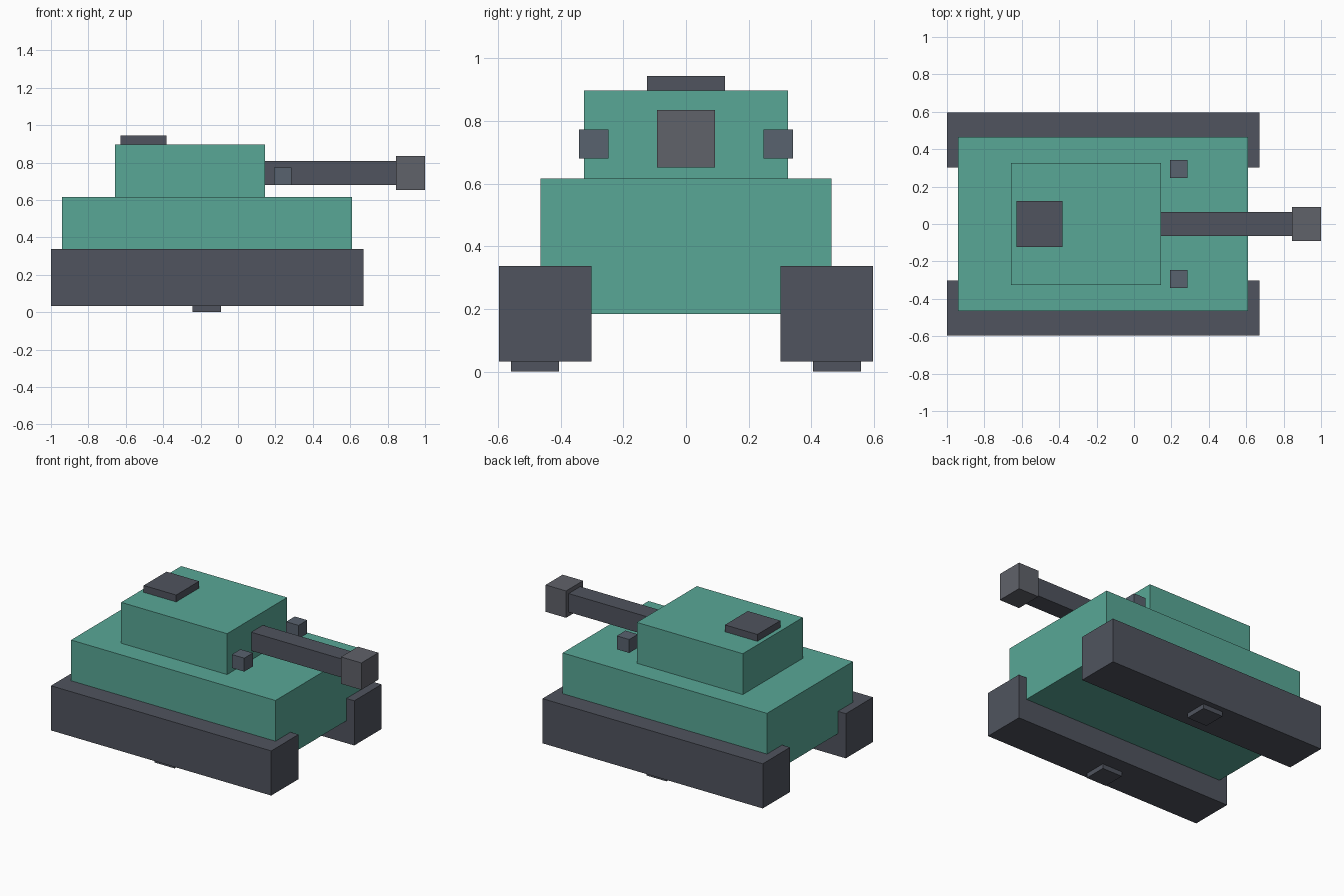
import bpy
import bmesh
from mathutils import Matrix, Vector

if "Cube" in bpy.data.objects:
    bpy.data.objects.remove(bpy.data.objects["Cube"])


def material(name, rgb):
    mat = bpy.data.materials.new(name)
    mat.diffuse_color = (*rgb, 1)
    mat.use_nodes = True
    mat.node_tree.nodes["Principled BSDF"].inputs["Base Color"].default_value = mat.diffuse_color
    return mat


teal = material("teal_paint", (0.098, 0.386, 0.305))
dark = material("dark_steel", (0.08, 0.088, 0.112))
steel = material("muzzle_steel", (0.117, 0.122, 0.144))
glass = material("lamp_grey", (0.098, 0.122, 0.156))


def box(name, x, y, z, mat):
    """Box spanning the given (min, max) ranges."""
    lo, hi = (Vector(c) for c in zip(x, y, z))
    bm = bmesh.new()
    bmesh.ops.create_cube(bm, size=1, matrix=Matrix.Diagonal((*(hi - lo), 1)))
    mesh = bpy.data.meshes.new(name)
    bm.to_mesh(mesh)
    bm.free()
    mesh.materials.append(mat)
    obj = bpy.data.objects.new(name, mesh)
    obj.location = (lo + hi) / 2
    bpy.context.collection.objects.link(obj)
    return obj


def pair(name, x, y, z, mat):
    """The same box on both sides of the centre line."""
    box(name + "_left", x, y, z, mat)
    box(name + "_right", x, (-y[1], -y[0]), z, mat)


# Body and turret
box("hull", (-0.94, 0.61), (-0.465, 0.465), (0.185, 0.617), teal)
box("turret", (-0.658, 0.145), (-0.325, 0.325), (0.617, 0.897), teal)
box("hatch", (-0.628, -0.382), (-0.124, 0.124), (0.897, 0.944), dark)

# Gun
box("barrel", (0.145, 0.845), (-0.063, 0.063), (0.68, 0.807), dark)
box("muzzle", (0.845, 1.0), (-0.092, 0.092), (0.652, 0.836), steel)

# Tracks, the small pads beneath them, and the lamps
pair("track", (-1.0, 0.67), (0.302, 0.597), (0.032, 0.338), dark)
pair("track_pad", (-0.242, -0.09), (0.405, 0.558), (0.0, 0.032), dark)
pair("lamp", (0.192, 0.286), (0.247, 0.341), (0.681, 0.773), glass)
